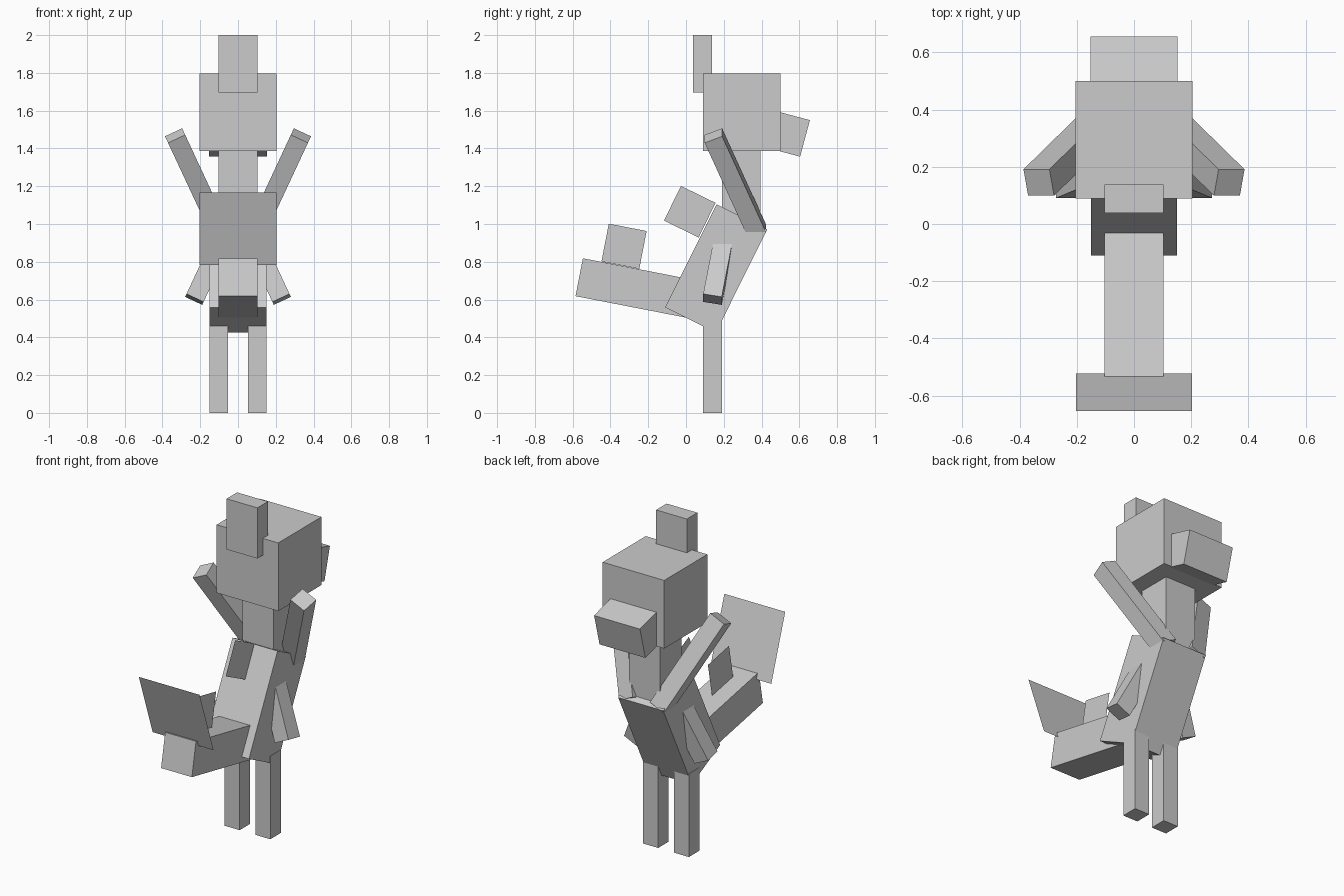
import bpy, bmesh
from math import radians
from mathutils import Matrix, Vector, Euler

if "Cube" in bpy.data.objects:
    bpy.data.objects.remove(bpy.data.objects["Cube"])


def finish(name, bm, loc, rot, mirror):
    # Bake the pose into the mesh so the mirror plane stays at x = 0
    m = Matrix.Translation(loc) @ Euler([radians(a) for a in rot]).to_matrix().to_4x4()
    bm.transform(m)
    mesh = bpy.data.meshes.new(name)
    bm.to_mesh(mesh)
    bm.free()
    ob = bpy.data.objects.new(name, mesh)
    bpy.context.collection.objects.link(ob)
    if mirror:
        ob.modifiers.new("Mirror", 'MIRROR').use_axis[0] = True
    return ob


def box(name, size, loc, rot=(0, 0, 0), mirror=False, pivot=(0, 0, 0)):
    """Box of given size; pivot is the point of the box (local) placed at loc."""
    bm = bmesh.new()
    bmesh.ops.create_cube(bm, size=1)
    bmesh.ops.scale(bm, vec=size, verts=bm.verts)
    bmesh.ops.translate(bm, vec=-Vector(pivot), verts=bm.verts)
    return finish(name, bm, loc, rot, mirror)


def sheet(name, size, loc, tilt, across):
    """Flat square, spanning x (across) or standing lengthwise at x = 0."""
    bm = bmesh.new()
    bmesh.ops.create_grid(bm, x_segments=1, y_segments=1, size=size / 2)
    turn = Matrix.Rotation(radians(90), 4, 'X' if across else 'Y')
    bm.transform(turn)
    return finish(name, bm, loc, (tilt, 0, 0), False)


# Torso, neck and head
box("torso", (0.30, 0.30, 0.61), (0, 0.16, 0.765), (-26.5, 0, 0))
box("neck", (0.205, 0.205, 0.41), (0, 0.292, 1.185))
box("head", (0.41, 0.41, 0.41), (0, 0.295, 1.592))
box("snout", (0.305, 0.20, 0.20), (0, 0.63, 1.453), (-15, 0, 0), pivot=(0, 0.10, 0))
box("crest", (0.205, 0.10, 0.305), (0, 0.088, 1.848))

# Legs
box("leg", (0.10, 0.10, 0.50), (0.102, 0.14, 0.25), mirror=True)

# Raised upper limbs and short lower limbs
box("upper_limb", (0.10, 0.10, 0.61), (0.333, 0.145, 1.468), (22.5, 25, 0),
    mirror=True, pivot=(0, 0, 0.305))
box("lower_limb", (0.10, 0.10, 0.40), (0.231, 0.14, 0.601), (-10, -25, 0),
    mirror=True, pivot=(0, 0, -0.20))

# Tail with thin fins
box("tail", (0.205, 0.60, 0.204), (0, -0.271, 0.661), (-11, 0, 0))
sheet("tail_fan", 0.405, (0, -0.588, 0.975), 19, True)
sheet("tail_fin", 0.204, (0, -0.328, 0.882), -11, False)
sheet("back_fin", 0.204, (0, 0.02, 1.065), -26, False)
